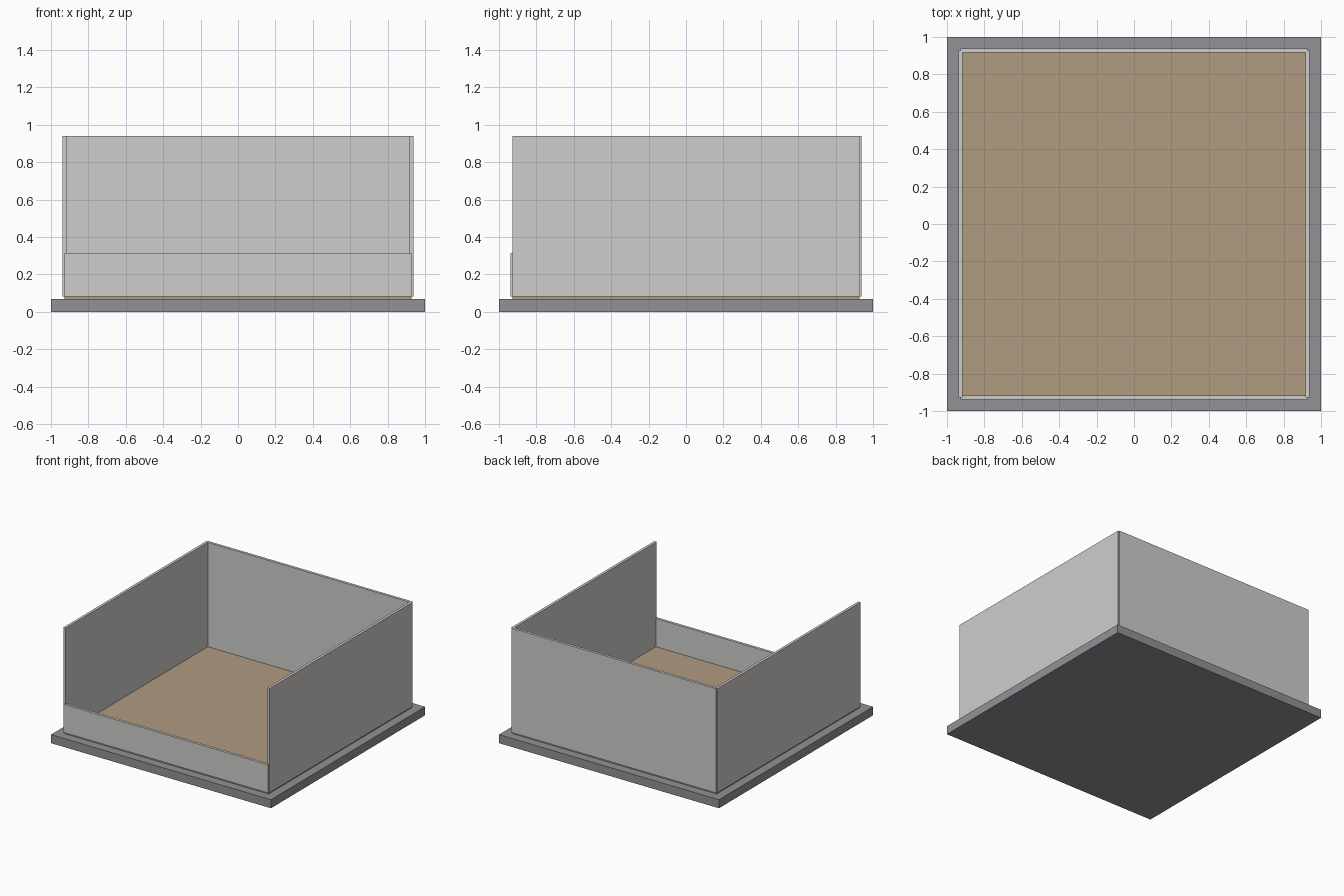
import bpy

if "Cube" in bpy.data.objects:
    bpy.data.objects.remove(bpy.data.objects["Cube"])


def srgb(r, g, b):
    def lin(c):
        c /= 255
        return c / 12.92 if c <= 0.04045 else ((c + 0.055) / 1.055) ** 2.4
    return (lin(r), lin(g), lin(b), 1.0)


def material(name, colour):
    mat = bpy.data.materials.new(name)
    mat.diffuse_color = colour
    mat.use_nodes = True
    mat.node_tree.nodes["Principled BSDF"].inputs["Base Color"].default_value = mat.diffuse_color
    return mat


def box(name, x, y, z, mat):
    """Box spanning the given (min, max) ranges."""
    spans = (x, y, z)
    bpy.ops.mesh.primitive_cube_add(size=1, location=[(a + b) / 2 for a, b in spans])
    obj = bpy.context.object
    obj.name = name
    obj.scale = [b - a for a, b in spans]
    bpy.ops.object.transform_apply(location=False, rotation=False, scale=True)
    obj.data.materials.append(mat)
    return obj


slab_grey = material("slab_grey", srgb(146, 145, 150))
floor_tan = material("floor_tan", srgb(176, 155, 128))
wall_grey = material("wall_light_grey", srgb(207, 206, 203))

BASE_TOP, FLOOR_TOP = 0.07, 0.083
WALL_TOP, FRONT_TOP = 0.94, 0.315
INNER, OUTER, HALF = 0.916, 0.938, 0.928

# Ground slab and floor finish
box("base_slab", (-1, 1), (-1, 1), (0, BASE_TOP), slab_grey)
box("floor", (-HALF, HALF), (-HALF, HALF), (BASE_TOP, FLOOR_TOP), floor_tan)

# Full-height side walls
for name, side in (("left_wall", -1), ("right_wall", 1)):
    box(name, sorted((side * INNER, side * OUTER)), (-HALF, HALF),
        (FLOOR_TOP, WALL_TOP), wall_grey)

# Full-height back wall and low front wall
box("back_wall", (-HALF, HALF), (INNER, OUTER), (FLOOR_TOP, WALL_TOP), wall_grey)
box("front_low_wall", (-HALF, HALF), (-OUTER, -INNER), (FLOOR_TOP, FRONT_TOP), wall_grey)
